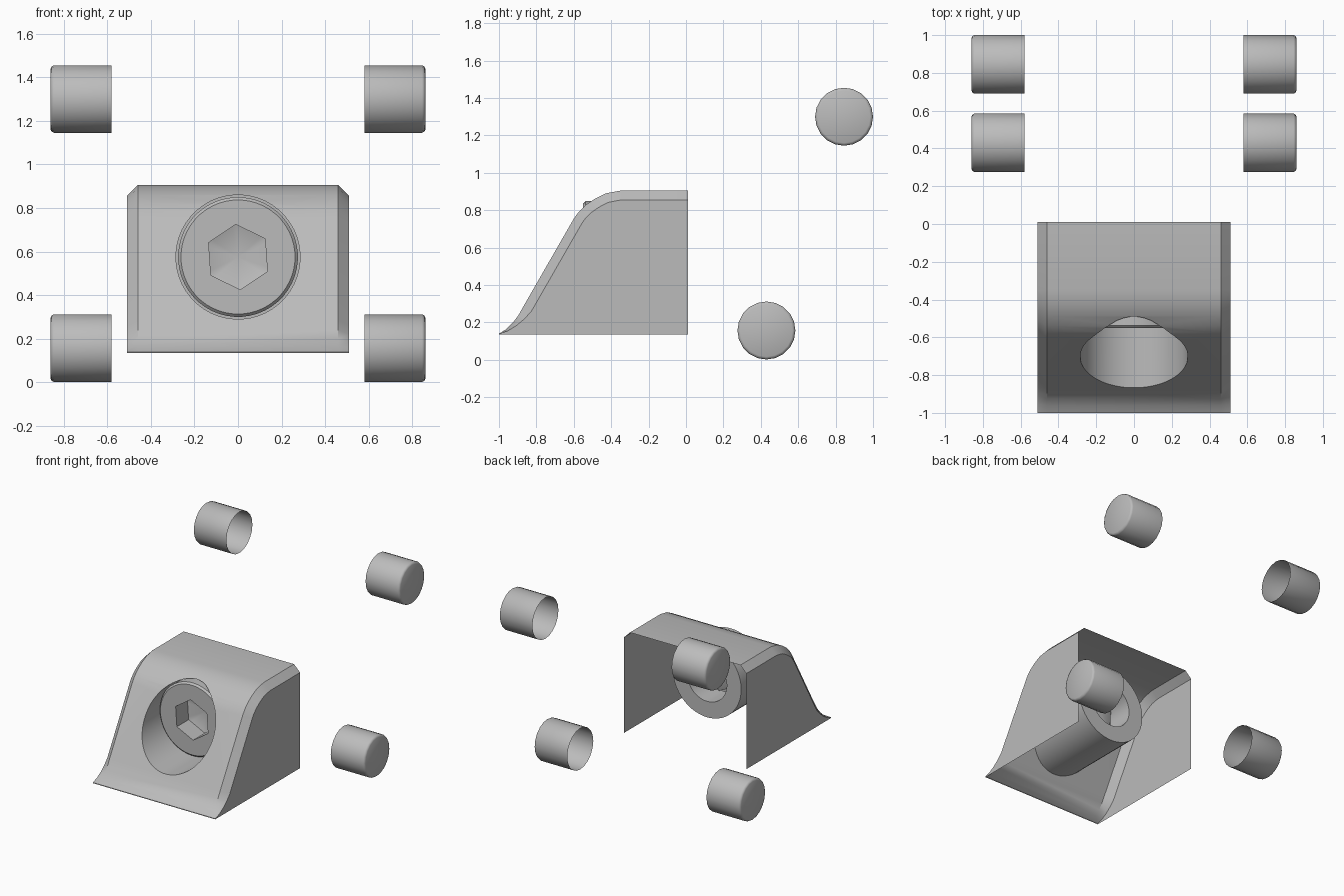
import bpy, bmesh
from math import sin, cos, pi, radians
from mathutils import Vector

cube = bpy.data.objects.get("Cube")
if cube:
    bpy.data.objects.remove(cube)

grey = bpy.data.materials.new("plain grey")
grey.use_nodes = True
grey.diffuse_color = (0.5, 0.5, 0.5, 1)
grey.node_tree.nodes["Principled BSDF"].inputs["Base Color"].default_value = (0.5, 0.5, 0.5, 1)


def make(name, bm, fix_normals=True):
    if fix_normals:
        bmesh.ops.recalc_face_normals(bm, faces=bm.faces)
    mesh = bpy.data.meshes.new(name)
    bm.to_mesh(mesh)
    bm.free()
    mesh.materials.append(grey)
    ob = bpy.data.objects.new(name, mesh)
    bpy.context.collection.objects.link(ob)
    return ob


def smooth(ob, angle=35):
    bpy.ops.object.select_all(action='DESELECT')
    ob.select_set(True)
    bpy.context.view_layer.objects.active = ob
    bpy.ops.object.shade_smooth_by_angle(angle=radians(angle))


def bridge(bm, a, b):
    n = len(a)
    for i in range(n):
        j = (i + 1) % n
        bm.faces.new((a[i], a[j], b[j], b[i]))


# Housing: side profile from the toe up the slope to the back
FLOOR, BACK, HALF, CHAMFER = 0.135, 0.01, 0.51, 0.05
profile = [Vector(p) for p in (
    (-1, 0.14), (-0.96, 0.165), (-0.925, 0.2), (-0.895, 0.24), (-0.87, 0.285),
    (-0.6, 0.755), (-0.575, 0.79), (-0.54, 0.825), (-0.49, 0.86),
    (-0.43, 0.89), (-0.35, 0.905), (BACK, 0.905))]
side = []
for i, p in enumerate(profile):
    t = profile[min(i + 1, len(profile) - 1)] - profile[max(i - 1, 0)]
    inward = Vector((t.y, -t.x)).normalized()
    if i == len(profile) - 1:
        inward = Vector((0, -1))
    side.append(p + inward * CHAMFER * min(1, i / 4))

bm = bmesh.new()
columns = []
for sign, line, x in ((-1, side, HALF), (-1, profile, HALF - CHAMFER),
                      (1, profile, HALF - CHAMFER), (1, side, HALF)):
    columns.append([bm.verts.new((sign * x, p.x, p.y)) for p in line])
feet = [[bm.verts.new((s * HALF, y, FLOOR)) for y in (-1, BACK)] for s in (-1, 1)]
for a, b in zip(columns, columns[1:]):
    for i in range(len(a) - 1):
        bm.faces.new((a[i], b[i], b[i + 1], a[i + 1]))
for col, foot in zip((columns[0], columns[3]), feet):
    bm.faces.new([foot[0]] + col + [foot[1]])
bm.faces.new([feet[0][0], feet[1][0]] + [c[0] for c in reversed(columns)])
bm.faces.new([feet[0][1], feet[1][1]] + [c[-1] for c in reversed(columns)])
bm.faces.new((feet[0][0], feet[0][1], feet[1][1], feet[1][0]))
housing = make("housing", bm)

# Screw tunnel cut through the slope
SCREW_Z, TUNNEL_R, TUNNEL_END, N = 0.575, 0.285, -0.25, 48


def ring(bm, y, radius, hexagon=False):
    verts = []
    for i in range(N):
        a = 2 * pi * i / N
        r = radius * cos(pi / 6) / cos(a % (pi / 3) - pi / 6) if hexagon else radius
        a -= radians(4)
        verts.append(bm.verts.new((r * sin(a), y, SCREW_Z + r * cos(a))))
    return verts


bm = bmesh.new()
front, end = ring(bm, -1.2, TUNNEL_R), ring(bm, TUNNEL_END, TUNNEL_R)
bridge(bm, front, end)
bm.faces.new(front)
bm.faces.new(end)
cutter = make("tunnel_cutter", bm)
cutter.hide_render = True
cut = housing.modifiers.new("tunnel", 'BOOLEAN')
cut.operation, cut.solver, cut.object = 'DIFFERENCE', 'EXACT', cutter
bpy.context.view_layer.objects.active = housing
bpy.ops.object.modifier_apply(modifier=cut.name)
bpy.data.objects.remove(cutter)

# Leave the shell open at the back, underneath and at the tunnel end
bm = bmesh.new()
bm.from_mesh(housing.data)
bm.normal_update()
opened = [f for f in bm.faces
          if all(abs(v.co.y - BACK) < 1e-4 for v in f.verts)
          or all(abs(v.co.z - FLOOR) < 1e-4 for v in f.verts)
          or all(abs(v.co.y - TUNNEL_END) < 1e-4 for v in f.verts)]
bmesh.ops.delete(bm, geom=opened, context='FACES')
bm.to_mesh(housing.data)
bm.free()
smooth(housing, 30)

# Screw: hex socket, bevelled head, rear flange and bore
bm = bmesh.new()
tip = bm.verts.new((0, -0.37, SCREW_Z))
rings = [ring(bm, -0.41, 0.15, True), ring(bm, -0.55, 0.15, True),
         ring(bm, -0.55, 0.262), ring(bm, -0.537, 0.275),
         ring(bm, TUNNEL_END, 0.275), ring(bm, TUNNEL_END, TUNNEL_R),
         ring(bm, TUNNEL_END, 0.165), ring(bm, -0.45, 0.165)]
# the flange face spans from the tunnel wall to the bore
for a, b in ((0, 1), (1, 2), (2, 3), (3, 4), (5, 6), (6, 7)):
    bridge(bm, rings[a], rings[b])
for i in range(N):
    bm.faces.new((rings[0][i], tip, rings[0][(i + 1) % N]))
smooth(make("screw", bm), 30)


# Four hollow caps, open towards the middle
def cap(name, sign, y, z):
    bm = bmesh.new()
    loops = []
    for x, r in ((0.58, 0.155), (0.845, 0.155), (0.855, 0.15), (0.86, 0.14)):
        loops.append([bm.verts.new((sign * x, y + r * cos(2 * pi * i / 20),
                                    z + r * sin(2 * pi * i / 20))) for i in range(20)])
    for a, b in zip(loops, loops[1:]):
        bridge(bm, a, b)
    bm.faces.new(loops[-1])
    bmesh.ops.recalc_face_normals(bm, faces=bm.faces)
    if max(bm.faces, key=lambda f: len(f.verts)).normal.x * sign < 0:
        bmesh.ops.reverse_faces(bm, faces=bm.faces)
    smooth(make(name, bm, False), 40)


for sign, label in ((1, "left"), (-1, "right")):
    cap(label + "_upper_cap", sign, 0.845, 1.3)
    cap(label + "_lower_cap", sign, 0.43, 0.157)
